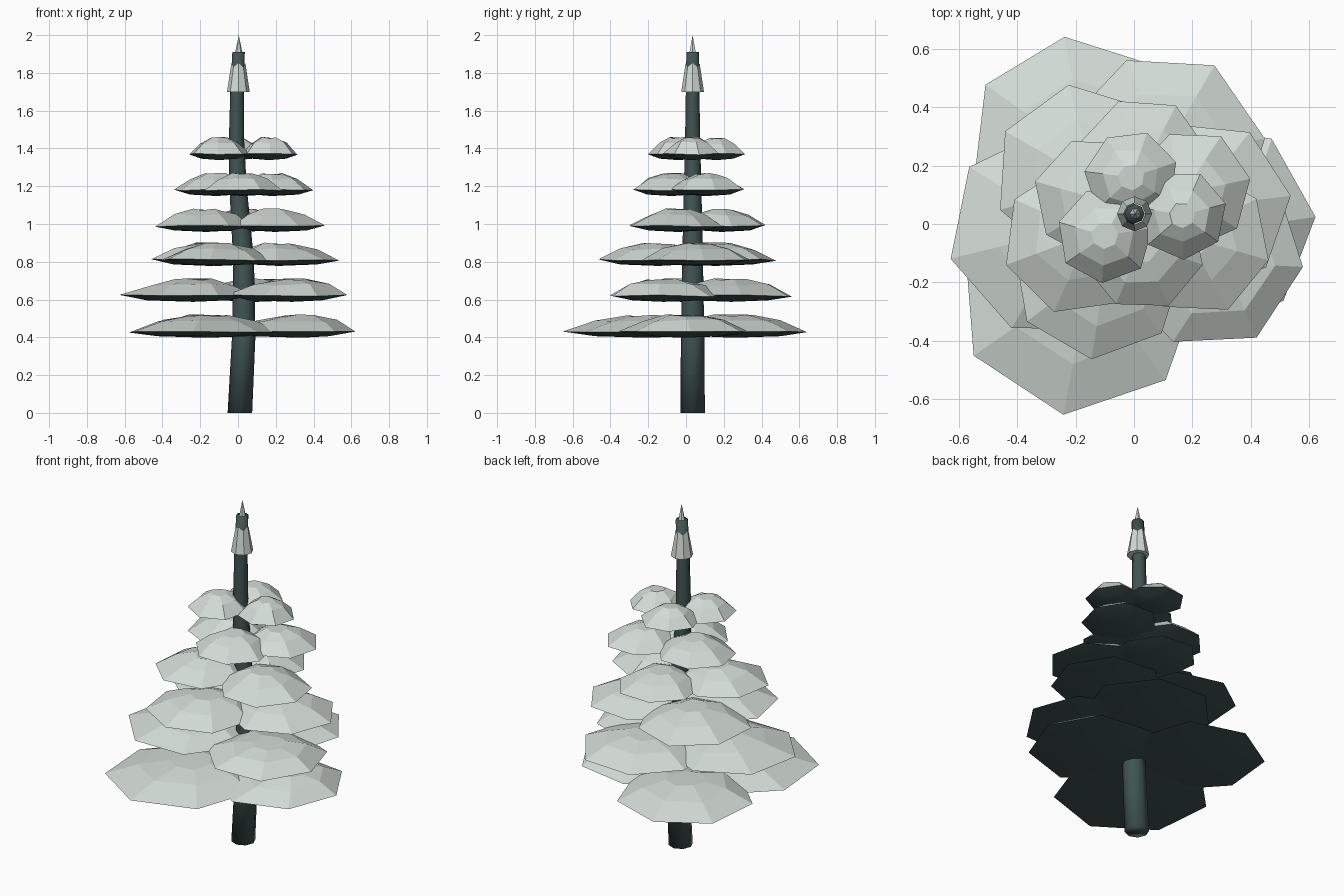
import bpy, bmesh, math, random
from mathutils import Vector

random.seed(4)
if "Cube" in bpy.data.objects:
    bpy.data.objects.remove(bpy.data.objects["Cube"])


def material(name, colour):
    m = bpy.data.materials.new(name)
    m.use_nodes = True
    m.diffuse_color = colour
    m.node_tree.nodes["Principled BSDF"].inputs["Base Color"].default_value = colour
    return m


SNOW = material("snow", (0.65, 0.71, 0.67, 1))
DARK = material("dark_needles", (0.052, 0.09, 0.085, 1))


def finish(bm, name, mats):
    bmesh.ops.recalc_face_normals(bm, faces=bm.faces)
    mesh = bpy.data.meshes.new(name)
    bm.to_mesh(mesh)
    bm.free()
    for m in mats:
        mesh.materials.append(m)
    obj = bpy.data.objects.new(name, mesh)
    bpy.context.scene.collection.objects.link(obj)
    return obj


def bridge(bm, lower, upper, mat=0, smooth=False):
    n = len(lower)
    for i in range(n):
        j = (i + 1) % n
        f = bm.faces.new((lower[i], lower[j], upper[j], upper[i]))
        f.material_index = mat
        f.smooth = smooth


def fan(bm, ring, tip, mat=0, smooth=False):
    for i, v in enumerate(ring):
        f = bm.faces.new((v, ring[(i + 1) % len(ring)], tip))
        f.material_index = mat
        f.smooth = smooth


def ring(bm, centre, radius, sides, phase=0.0, jitter=0.0, lift=0.0):
    verts = []
    for i in range(sides):
        a = phase + math.tau * i / sides
        r = radius * (1 + random.uniform(-jitter, jitter))
        z = random.uniform(-lift, lift)
        verts.append(bm.verts.new(centre + Vector((r * math.cos(a), r * math.sin(a), z))))
    return verts


# Trunk: gently bent, tapering tube, shaded smoothly over its ends
AXIS_Y = 0.035
trunk_path = [(0.01, 0, 0.065), (0.03, 0.4, 0.062), (0.03, 0.8, 0.055),
              (0.015, 1.0, 0.051), (0, 1.2, 0.046), (-0.008, 1.45, 0.04),
              (-0.005, 1.7, 0.036), (0.003, 1.91, 0.033)]
bm = bmesh.new()
rings = [ring(bm, Vector((x, AXIS_Y, z)), r, 8) for x, z, r in trunk_path]
for a, b in zip(rings, rings[1:]):
    bridge(bm, a, b, smooth=True)
for end in (rings[0], rings[-1]):
    bm.faces.new(end).smooth = True
finish(bm, "trunk", [DARK])


# Snowy boughs: faceted dome of snow over a shallow dark underside
def bough(name, x, y, z, radius, phase, lean=0.12):
    bm = bmesh.new()
    c = Vector((x, y, z))
    shift = Vector((0.01 - x, AXIS_Y - y, 0)) * lean
    a = math.radians(phase)
    rim = ring(bm, c, radius, 7, a, 0.02, 0.005)
    mid = ring(bm, c + shift * 0.6 + Vector((0, 0, 0.057)), radius * 0.62, 7, a, 0.06, 0.008)
    cap = ring(bm, c + shift + Vector((0, 0, 0.086)), radius * 0.28, 7, a, 0.05, 0.006)
    bridge(bm, rim, mid)
    bridge(bm, mid, cap)
    bm.faces.new(cap)
    under = ring(bm, c + Vector((0, 0, -0.024)), radius * 0.6, 7, a)
    bridge(bm, under, rim, 1, True)
    fan(bm, under, bm.verts.new(c + shift + Vector((0, 0, -0.032))), 1, True)
    obj = finish(bm, name, [SNOW, DARK])
    # Keep the rim crisp between snow and needles
    for e in obj.data.edges:
        e.use_edge_sharp = all(i < 7 for i in e.vertices)


# Each tier: rim height and three boughs as (x, y, radius, phase[, lean to trunk])
tiers = [
    (0.43, [(-0.2, 0.28, 0.37, 96), (-0.19, -0.23, 0.42, 263), (0.27, 0, 0.355, 4, -0.25)]),
    (0.62, [(-0.27, -0.03, 0.365, 194), (0.1, 0.24, 0.35, 60, 0), (0.25, -0.1, 0.33, 249, -0.15)]),
    (0.81, [(-0.17, 0.17, 0.31, 100), (-0.12, -0.17, 0.3, 265), (0.24, 0.06, 0.3, 7)]),
    (0.99, [(-0.19, -0.05, 0.26, 200), (0.03, 0.21, 0.23, 60), (0.22, -0.06, 0.25, 345)]),
    (1.18, [(-0.13, 0.09, 0.215, 165), (0.03, -0.09, 0.21, 295), (0.2, 0.12, 0.205, 10)]),
    (1.37, [(-0.01, 0.16, 0.16, 70, 0), (0.165, 0.03, 0.155, 15, 0), (-0.1, -0.04, 0.165, 215, 0)]),
]
for t, (z, boughs) in enumerate(tiers, 1):
    for side, (x, y, *shape) in zip("abc", boughs):
        bough(f"tier_{t}_bough_{side}", x, y, z, *shape)

# Snow skirt near the top with a jagged upper edge
bm = bmesh.new()
base = Vector((0.002, AXIS_Y, 1.7))
low = ring(bm, base, 0.06, 8)
high = ring(bm, base + Vector((0, 0, 0.13)), 0.037, 8)
for v in high[::2]:
    v.co.z += 0.022
bridge(bm, low, high)
bm.faces.new(low)
finish(bm, "snow_skirt", [SNOW])

# Pointed tip
bm = bmesh.new()
foot = ring(bm, Vector((0.004, AXIS_Y, 1.905)), 0.02, 6)
fan(bm, foot, bm.verts.new((0.004, AXIS_Y, 2)))
bm.faces.new(foot)
finish(bm, "snow_tip", [SNOW])
